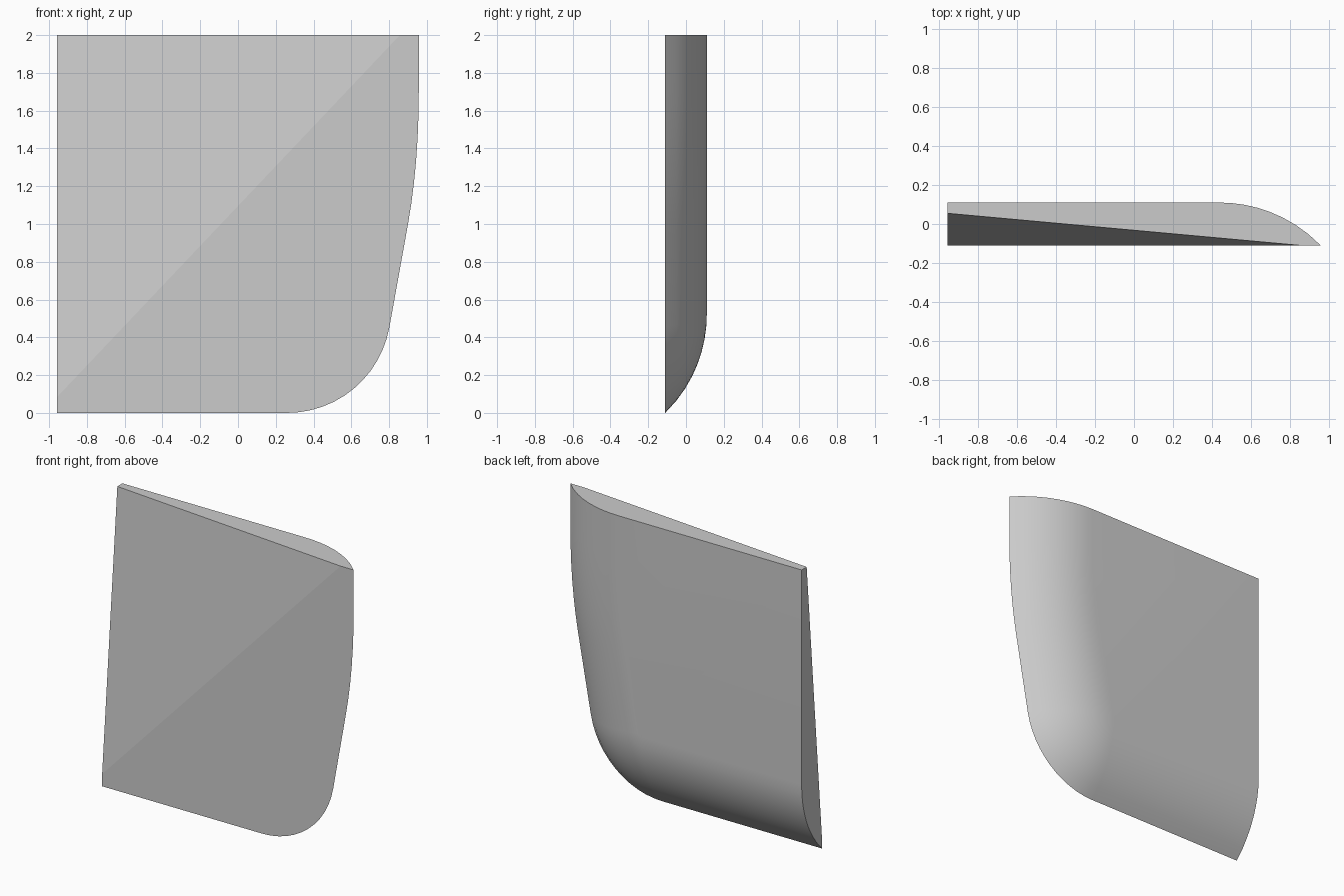
import bpy, bmesh
from math import sin, cos, radians, sqrt
from mathutils import Vector

cube = bpy.data.objects.get("Cube")
if cube:
    bpy.data.objects.remove(cube)

LEFT, RIGHT, TOP = -0.957, 0.957, 2.0
FRONT, BACK = -0.11, 0.11
CORNER, TILT = 0.55, 10        # corner radius and lean of the side edge
REACH, ROUND = 0.52, 0.725     # width and radius of the rounded back edge

# Outline from bottom left, round the corner, up to the top: point and inward normal
outline = [(Vector((LEFT, 0)), Vector((0, 1)))]
for i in range(13):
    a = radians(-90 + (90 - TILT) * i / 12)
    out = Vector((cos(a), sin(a)))
    outline.append((Vector((0.26, CORNER)) + out * CORNER, -out))
p0, p1, p2 = Vector((0.9, 1.0)), Vector((RIGHT, 1.32)), Vector((RIGHT, 1.7))
for i in range(7):
    t = i / 6
    p = p0 * (1 - t) ** 2 + p1 * 2 * t * (1 - t) + p2 * t * t
    d = ((p1 - p0) * (1 - t) + (p2 - p1) * t).normalized()
    outline.append((p, Vector((-d.y, d.x))))
outline.append((Vector((RIGHT, TOP)), Vector((-1, 0))))

# Rings of the rounded edge, stepping inward and backward
bm = bmesh.new()
rings = []
STEPS = 8
for k in range(STEPS + 1):
    inset = REACH * k / STEPS
    y = BACK - ROUND + sqrt(ROUND ** 2 - (REACH - inset) ** 2)
    y = max(y, FRONT) if k else FRONT
    rings.append([bm.verts.new((p.x + n.x * inset, y, p.y + n.y * inset)) for p, n in outline])
for a, b in zip(rings, rings[1:]):
    for i in range(len(a) - 1):
        bm.faces.new((a[i], a[i + 1], b[i + 1], b[i]))

# Flat front, back, end and top
front_corner = bm.verts.new((LEFT, FRONT, TOP))
back_corner = bm.verts.new((LEFT, BACK, TOP))
bm.faces.new(rings[0] + [front_corner])
bm.faces.new(rings[-1] + [back_corner])
bm.faces.new([r[0] for r in rings] + [back_corner, front_corner])
bm.faces.new([r[-1] for r in rings] + [back_corner, front_corner])
bmesh.ops.recalc_face_normals(bm, faces=bm.faces)

# Shallow wedge cut off the upper front corner
low = Vector((LEFT, FRONT, 0.085))
side = Vector((0.857, FRONT, TOP))
deep = Vector((LEFT, 0.055, TOP))
normal = (side - low).cross(deep - low).normalized()
if normal.y > 0:
    normal = -normal
bmesh.ops.bisect_plane(bm, geom=bm.verts[:] + bm.edges[:] + bm.faces[:], dist=1e-5,
                       plane_co=low, plane_no=normal, clear_outer=True)
bmesh.ops.holes_fill(bm, edges=[e for e in bm.edges if e.is_boundary], sides=0)
bmesh.ops.recalc_face_normals(bm, faces=bm.faces)

mesh = bpy.data.meshes.new("rounded_panel")
bm.to_mesh(mesh)
bm.free()
panel = bpy.data.objects.new("rounded_panel", mesh)
bpy.context.collection.objects.link(panel)

grey = bpy.data.materials.new("plain_grey")
grey.use_nodes = True
colour = (0.6, 0.6, 0.6, 1)
grey.diffuse_color = colour
grey.node_tree.nodes["Principled BSDF"].inputs["Base Color"].default_value = colour
mesh.materials.append(grey)

bpy.context.view_layer.objects.active = panel
panel.select_set(True)
# Sharp only at the rim; the shallow wedge edge stays crisp too
bpy.ops.object.shade_smooth_by_angle(angle=radians(20))
for e in mesh.edges:
    fs = [f for f in mesh.polygons if e.key in f.edge_keys]
    if any(len(f.vertices) == 3 and f.normal.y < -0.9 for f in fs):
        e.use_edge_sharp = True
